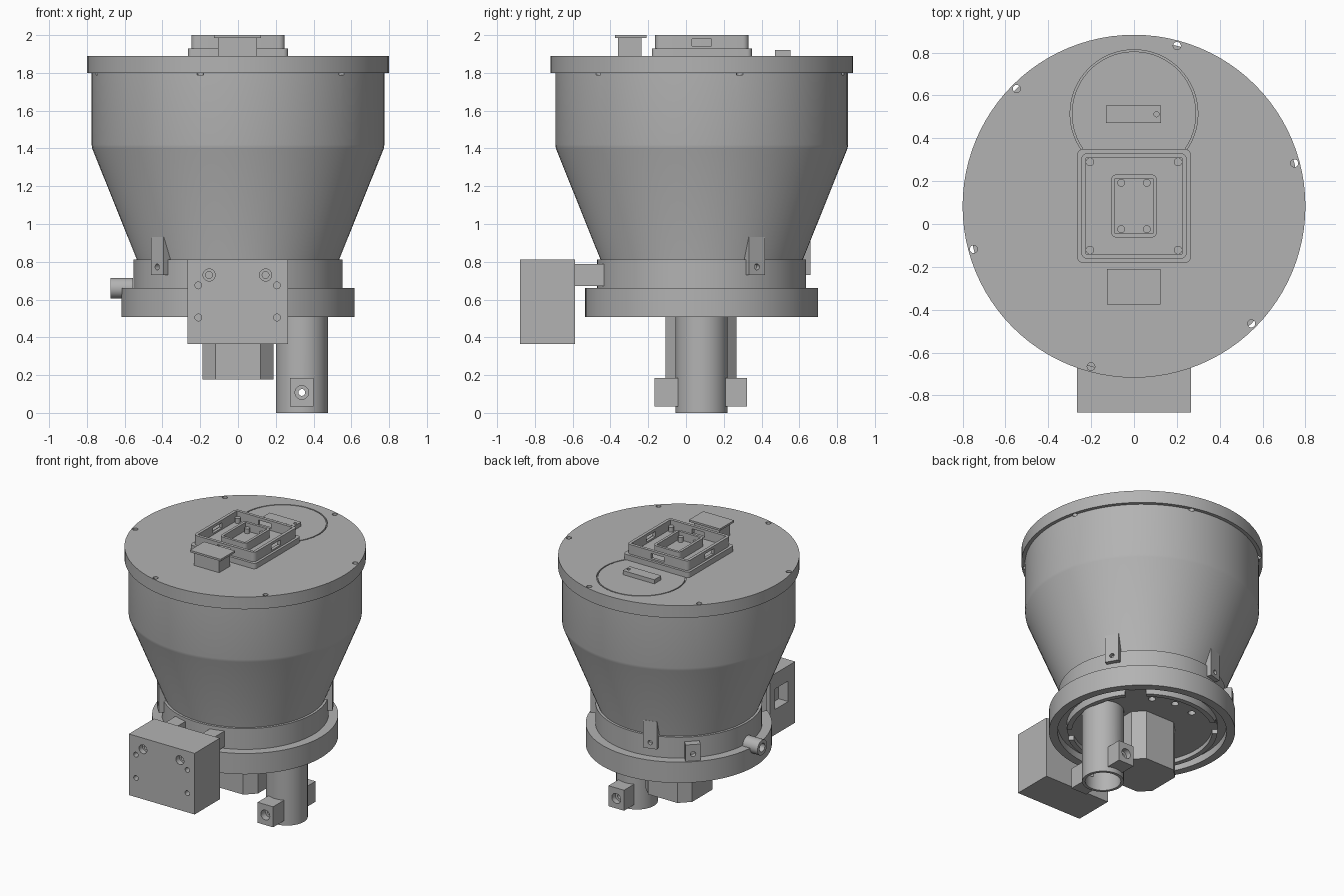
import bpy, bmesh, math
from mathutils import Matrix, Vector

cube = bpy.data.objects.get("Cube")
if cube:
    bpy.data.objects.remove(cube, do_unlink=True)

grey = bpy.data.materials.new("plain grey")
grey.use_nodes = True
tone = (0.45, 0.45, 0.45, 1)
grey.diffuse_color = tone
grey.node_tree.nodes["Principled BSDF"].inputs["Base Color"].default_value = tone

CY = 0.083   # hopper axis
AXES = {"x": Matrix.Rotation(math.pi / 2, 4, "Y"),
        "y": Matrix.Rotation(math.pi / 2, 4, "X"),
        "z": Matrix.Identity(4)}


def finish(name, bm, matrix=None):
    bmesh.ops.recalc_face_normals(bm, faces=bm.faces)
    if matrix:
        bm.transform(matrix)
    mesh = bpy.data.meshes.new(name)
    bm.to_mesh(mesh)
    bm.free()
    mesh.materials.append(grey)
    ob = bpy.data.objects.new(name, mesh)
    bpy.context.collection.objects.link(ob)
    return ob


def box(name, x, y, z, corner=0.0, matrix=None):
    """Box from three ranges, with optional rounded vertical edges."""
    bm = bmesh.new()
    bmesh.ops.create_cube(bm, size=1)
    for v in bm.verts:
        v.co = Vector([r[0] if c < 0 else r[1] for c, r in zip(v.co, (x, y, z))])
    if corner:
        edges = [e for e in bm.edges if abs(e.verts[0].co.z - e.verts[1].co.z) > 1e-4]
        bmesh.ops.bevel(bm, geom=edges, offset=corner, segments=4,
                        profile=0.5, affect="EDGES")
    return finish(name, bm, matrix)


def rod(name, centre, radius, length, axis="z", sides=32, matrix=None):
    bm = bmesh.new()
    bmesh.ops.create_cone(bm, cap_ends=True, segments=sides, radius1=radius,
                          radius2=radius, depth=length)
    bm.transform(Matrix.Translation(centre) @ AXES[axis])
    return finish(name, bm, matrix)


def lathe(name, profile, centre, closed=False, steps=96):
    """Spin a radius/height profile; closed profiles make rings."""
    bm = bmesh.new()
    rings = [[bm.verts.new((r * math.cos(a), r * math.sin(a), z))
              for a in (math.tau * i / steps for i in range(steps))] for r, z in profile]
    pairs = list(zip(rings, rings[1:]))
    if closed:
        pairs.append((rings[-1], rings[0]))
    else:
        bm.faces.new(rings[0])
        bm.faces.new(rings[-1])
    for a, b in pairs:
        for i in range(steps):
            j = (i + 1) % steps
            bm.faces.new((a[i], a[j], b[j], b[i]))
    return finish(name, bm, Matrix.Translation(centre))


def ring(name, inner, outer, low, high, centre=(0, CY, 0)):
    return lathe(name, [(inner, low), (outer, low), (outer, high), (inner, high)],
                 centre, closed=True)


def cut(target, *cutters):
    for c in cutters:
        mod = target.modifiers.new("cut", "BOOLEAN")
        mod.operation, mod.solver, mod.object = "DIFFERENCE", "EXACT", c
        bpy.context.view_layer.objects.active = target
        bpy.ops.object.modifier_apply(modifier=mod.name)
        bpy.data.objects.remove(c, do_unlink=True)


def around(degrees):
    return Matrix.Translation((0, CY, 0)) @ Matrix.Rotation(math.radians(degrees), 4, "Z")


# Hopper and lid
hopper = lathe("hopper", [(0.535, 0.78), (0.535, 0.81), (0.772, 1.40),
                          (0.775, 1.42), (0.775, 1.82)], (0, CY, 0))
lid = lathe("lid", [(0.8, 1.80), (0.8, 1.89)], (0, CY, 0))
for k in range(6):
    for part in (lid, hopper):
        cut(part, rod("hole", (0.775, 0, 1.86), 0.018, 0.14, sides=20,
                      matrix=around(15 + 60 * k)))
cut(lid, ring("groove", 0.29, 0.298, 1.875, 1.95, (0, 0.515, 0)))

# Lid fittings: rear plate and front handle
rear_plate = box("rear_plate", (-0.13, 0.125), (0.472, 0.552), (1.885, 1.92))
cut(rear_plate, rod("hole", (0.105, 0.512, 1.92), 0.012, 0.04, sides=16))
box("handle_stem", (-0.105, 0.1), (-0.36, -0.235), (1.885, 1.986))
box("handle_top", (-0.127, 0.123), (-0.375, -0.21), (1.986, 2.0))

# Open square housing with a slot in each wall
FY = 0.084
box("housing_flange", (-0.265, 0.265), (FY - 0.265, FY + 0.265), (1.885, 1.93), 0.025)
housing = box("housing_wall", (-0.247, 0.247), (FY - 0.247, FY + 0.247), (1.925, 2.0), 0.03)
cut(housing,
    box("inside", (-0.225, 0.225), (FY - 0.225, FY + 0.225), (1.9, 2.1)),
    box("slot", (-0.3, 0.3), (FY - 0.052, FY + 0.052), (1.942, 1.98)),
    box("slot", (-0.052, 0.052), (FY - 0.3, FY + 0.3), (1.942, 1.98)))
inner_frame = box("inner_frame", (-0.107, 0.107), (-0.063, 0.231), (1.925, 1.99), 0.025)
cut(inner_frame, box("inside", (-0.088, 0.088), (-0.044, 0.212), (1.9, 2.1)))
for sx in (-1, 1):
    for sy in (-1, 1):
        rod("housing_screw", (0.205 * sx, FY + 0.205 * sy, 1.945), 0.019, 0.04, sides=20)
        rod("inner_screw", (0.06 * sx, FY + 0.108 * sy, 1.945), 0.018, 0.04, sides=20)

# Neck ring and base with a recessed underside
lathe("neck_ring", [(0.553, 0.655), (0.553, 0.812)], (0, CY, 0))
base = lathe("base", [(0.617, 0.508), (0.617, 0.66)], (0, CY, 0))
cut(base, ring("outer_channel", 0.50, 0.56, 0.4, 0.56),
    lathe("underside_recess", [(0.465, 0.4), (0.465, 0.54)], (0, CY, 0)))
for k in range(4):
    cut(base, box("rib_gap", (0.44, 0.53), (-0.07, 0.07), (0.4, 0.54),
                  matrix=around(45 + 90 * k)))
for angle in (60, 85, 110, 200, 250):
    cut(base, rod("hole", (0.38, 0, 0.55), 0.025, 0.08, sides=20, matrix=around(angle)))

# Side lugs, clamp block and inlet stub
for angle in (30, 106, 223):
    lug = box("side_lug", (0.48, 0.585), (-0.048, 0.048), (0.73, 0.932), matrix=around(angle))
    cut(lug, rod("hole", (0.58, 0, 0.773), 0.016, 0.06, "x", 20, around(angle)))
clamp = box("clamp_block", (0.5, 0.605), (-0.05, 0.05), (0.655, 0.78), matrix=around(134))
cut(clamp, rod("hole", (0.6, 0, 0.71), 0.018, 0.06, "x", 20, around(134)))
stub = rod("inlet_stub", (-0.615, CY, 0.66), 0.055, 0.12, "x")
cut(stub, rod("bore", (-0.66, CY, 0.66), 0.03, 0.1, "x"))

# Front box, its bolt holes, side port and two arms
front_box = box("front_box", (-0.267, 0.265), (-0.88, -0.588), (0.365, 0.812))
for x in (-0.153, 0.146):
    cut(front_box, rod("counterbore", (x, -0.88, 0.73), 0.032, 0.08, "y"),
        rod("bore", (x, -0.86, 0.73), 0.018, 0.2, "y", 20))
    box("box_arm", (x - 0.05, x + 0.05), (-0.60, -0.40), (0.672, 0.787))
for x in (-0.21, 0.206):
    for z in (0.505, 0.675):
        cut(front_box, rod("bore", (x, -0.88, z), 0.018, 0.1, "y", 20))
cut(front_box, box("side_port", (-0.3, -0.19), (-0.80, -0.65), (0.55, 0.70)))

# Motor block under the base: square with cut corners
bm = bmesh.new()
H, F = 0.188, 0.118
outline = [(H, -F), (H, F), (F, H), (-F, H), (-H, F), (-H, -F), (-F, -H), (F, -H)]
foot = bm.faces.new([bm.verts.new((x, y + CY - 0.003, 0.176)) for x, y in outline])
top = bmesh.ops.extrude_face_region(bm, geom=[foot])
bmesh.ops.translate(bm, vec=(0, 0, 0.38),
                    verts=[v for v in top["geom"] if isinstance(v, bmesh.types.BMVert)])
finish("motor_block", bm)

# Outlet tube with two clamp lugs, bored through
TX = 0.338
tube = rod("outlet_tube", (TX, CY, 0.27), 0.138, 0.54, sides=64)
cut(tube, rod("bore", (TX, CY, 0.2), 0.118, 0.5, sides=64),
    rod("cross_hole", (TX, CY, 0.108), 0.018, 0.6, "y", 20))
for side in (-1, 1):
    ys = sorted((CY - 0.005 + side * 0.245, CY + side * 0.125))
    lug = box("tube_lug", (TX - 0.063, TX + 0.063), ys, (0.035, 0.185))
    cut(lug, rod("cross_hole", (TX, CY, 0.108), 0.018, 0.8, "y", 20),
        rod("counterbore", (TX, CY + side * 0.25, 0.108), 0.036, 0.1, "y"))

# Smooth round parts while keeping sharp edges
bpy.ops.object.select_all(action="DESELECT")
for ob in bpy.context.collection.objects:
    if ob.type == "MESH" and ob.data.materials and ob.data.materials[0] == grey:
        ob.select_set(True)
        bpy.context.view_layer.objects.active = ob
bpy.ops.object.shade_smooth_by_angle(angle=math.radians(30))
